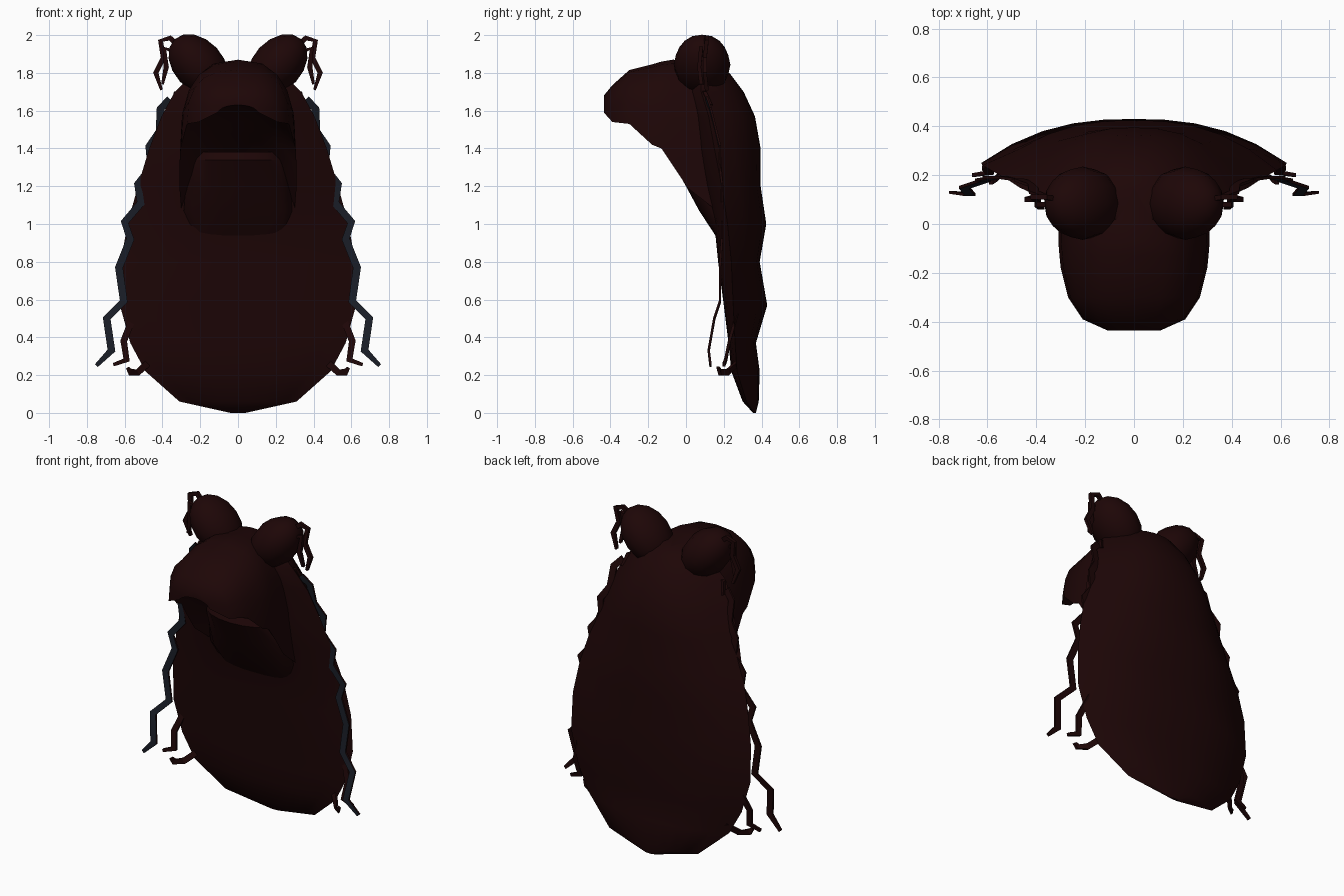
import bpy, bmesh, math
from mathutils import Vector

cube = bpy.data.objects.get("Cube")
if cube:
    bpy.data.objects.remove(cube, do_unlink=True)


def make_material(name, rgb):
    mat = bpy.data.materials.new(name)
    mat.use_nodes = True
    mat.diffuse_color = (*rgb, 1)
    mat.node_tree.nodes["Principled BSDF"].inputs["Base Color"].default_value = (*rgb, 1)
    return mat


skin = make_material("dark reddish brown", (0.0125, 0.0018, 0.002))
slate = make_material("dark slate blue", (0.01, 0.0125, 0.02))


def finish(bm, name, mats, angle=40):
    bmesh.ops.recalc_face_normals(bm, faces=bm.faces)
    mesh = bpy.data.meshes.new(name)
    bm.to_mesh(mesh)
    bm.free()
    obj = bpy.data.objects.new(name, mesh)
    bpy.context.collection.objects.link(obj)
    for mat in mats:
        mesh.materials.append(mat)
    bpy.ops.object.select_all(action="DESELECT")
    obj.select_set(True)
    bpy.context.view_layer.objects.active = obj
    bpy.ops.object.shade_smooth_by_angle(angle=math.radians(angle))
    return obj


def loft(rings):
    """Skin closed rings of equal length and cap both ends."""
    bm = bmesh.new()
    loops = [[bm.verts.new(p) for p in ring] for ring in rings]
    n = len(loops[0])
    for a, b in zip(loops, loops[1:]):
        for i in range(n):
            j = (i + 1) % n
            bm.faces.new((a[i], a[j], b[j], b[i]))
    bm.faces.new(loops[0])
    bm.faces.new(loops[-1])
    return bm


# Flat, bowed body: height, half width, front y, edge y, back y
body_rows = [
    (0.0, 0.04, 0.355, 0.36, 0.37), (0.06, 0.31, 0.3, 0.32, 0.385),
    (0.22, 0.49, 0.24, 0.27, 0.39), (0.37, 0.57, 0.225, 0.26, 0.37),
    (0.57, 0.625, 0.2, 0.25, 0.43), (0.8, 0.62, 0.17, 0.24, 0.39),
    (1.0, 0.585, 0.15, 0.22, 0.425), (1.2, 0.53, 0.09, 0.19, 0.395),
    (1.4, 0.47, 0.05, 0.15, 0.395), (1.57, 0.405, 0.03, 0.12, 0.365),
    (1.7, 0.335, 0.0, 0.08, 0.305), (1.8, 0.23, 0.0, 0.08, 0.23),
    (1.85, 0.12, 0.0, 0.06, 0.15),
]


def body_ring(z, w, front, edge, back, n=10):
    ts = [-1 + 2 * i / n for i in range(n + 1)]
    bow = lambda t, y: edge + (y - edge) * (1 - abs(t) ** 2.5)
    return ([(w * t, bow(t, back), z) for t in ts]
            + [(w * t, bow(t, front), z) for t in reversed(ts[1:-1])])


finish(loft([body_ring(*row) for row in body_rows]), "body", [skin], 50)

# Muzzle with hollow underside: y, half width, top, cheek bottom, mouth roof
muzzle_rows = [
    (-0.435, 0.11, 1.68, 1.59, 1.63), (-0.39, 0.21, 1.735, 1.54, 1.62),
    (-0.3, 0.27, 1.815, 1.53, 1.6), (-0.18, 0.3, 1.845, 1.42, 1.54),
    (-0.13, 0.305, 1.86, 1.4, 1.5), (-0.07, 0.31, 1.87, 1.31, 1.47),
    (0.01, 0.31, 1.865, 1.19, 1.42), (0.15, 0.3, 1.85, 1.08, 1.3),
]


def muzzle_ring(y, w, top, cheek, roof, n=10):
    angles = [math.pi * i / n for i in range(n + 1)]
    soft = lambda v: math.copysign(abs(v) ** 0.75, v)
    outer = [(w * soft(math.cos(a)), y, cheek + (top - cheek) * soft(math.sin(a)))
             for a in angles]
    inner = [(w * 0.93 * math.cos(a), y, cheek + (roof - cheek) * math.sin(a))
             for a in reversed(angles[1:-1])]
    return outer + inner


finish(loft([muzzle_ring(*row) for row in muzzle_rows]), "muzzle", [skin])

# Lower jaw and throat: height, half width, front y
jaw_rows = [(0.94, 0.24, 0.155), (1.07, 0.3, 0.07), (1.2, 0.29, 0.0),
            (1.34, 0.27, -0.08), (1.38, 0.26, -0.06)]


def jaw_ring(z, w, front, n=10, back=0.2):
    angles = [math.pi * i / n for i in range(n + 1)]
    return [(w * math.cos(a), back + (front - back) * math.sin(a) ** 0.6 if 0 < i < n
             else back, z) for i, a in enumerate(angles)]


finish(loft([jaw_ring(*row) for row in jaw_rows]), "lower_jaw", [skin])


def eye(name, loc, radii, rot):
    bm = bmesh.new()
    bmesh.ops.create_uvsphere(bm, u_segments=12, v_segments=8, radius=1)
    obj = finish(bm, name, [skin])
    obj.location, obj.scale, obj.rotation_euler = loc, radii, rot


def strand(name, points, width, depth, two_tone=False):
    """Flat tapering ribbon following a path, optionally blue in front."""
    pts = [Vector(p) for p in points]
    rings = []
    for i, p in enumerate(pts):
        t = pts[min(i + 1, len(pts) - 1)] - pts[max(i - 1, 0)]
        side = Vector((t.z, 0, -t.x)).normalized() * width
        if i == len(pts) - 1:
            side *= 0.5
        d = Vector((0, depth, 0))
        rings.append([p - side - d, p + side - d, p + side + d, p - side + d])
    bm = loft(rings)
    if two_tone:
        bmesh.ops.recalc_face_normals(bm, faces=bm.faces)
        for f in bm.faces:
            f.material_index = int(f.normal.y < -0.4)
    finish(bm, name, [skin, slate], 20)


# Paths on the left; the right side is mirrored
long_path = [
    (0.36, 0.11, 1.66), (0.41, 0.13, 1.61), (0.415, 0.16, 1.49), (0.47, 0.18, 1.41),
    (0.46, 0.18, 1.3), (0.53, 0.19, 1.21), (0.515, 0.19, 1.11),
    (0.6, 0.19, 1.01), (0.57, 0.19, 0.92), (0.63, 0.18, 0.77),
    (0.605, 0.18, 0.59), (0.695, 0.15, 0.5), (0.67, 0.12, 0.33), (0.75, 0.13, 0.25),
]
lower_paths = [
    [(0.55, 0.27, 0.52), (0.605, 0.23, 0.38), (0.59, 0.21, 0.28), (0.66, 0.2, 0.255)],
    [(0.47, 0.28, 0.27), (0.53, 0.22, 0.215), (0.57, 0.18, 0.215), (0.585, 0.17, 0.24)],
]
lash_paths = [
    [(0.31, 0.1, 1.94), (0.36, 0.11, 1.985), (0.41, 0.11, 1.97),
     (0.395, 0.1, 1.88), (0.435, 0.1, 1.8), (0.405, 0.11, 1.71)],
    [(0.31, 0.08, 1.9), (0.39, 0.08, 1.93), (0.38, 0.07, 1.83), (0.4, 0.08, 1.74)],
    [(0.27, 0.08, 1.7), (0.33, 0.1, 1.69), (0.35, 0.13, 1.63)],
]

for label, s in (("left", 1), ("right", -1)):
    mirror = lambda path: [(s * x, y, z) for x, y, z in path]
    eye(label + "_eye", (s * 0.21, 0.085, 1.843), (0.132, 0.15, 0.185), (0, s * 0.75, 0))
    strand(label + "_long_strand", mirror(long_path), 0.021, 0.006, True)
    for k, path in enumerate(lower_paths):
        strand(f"{label}_lower_strand_{k + 1}", mirror(path), 0.018, 0.008)
    for k, path in enumerate(lash_paths):
        strand(f"{label}_lash_{k + 1}", mirror(path), 0.014, 0.01)
